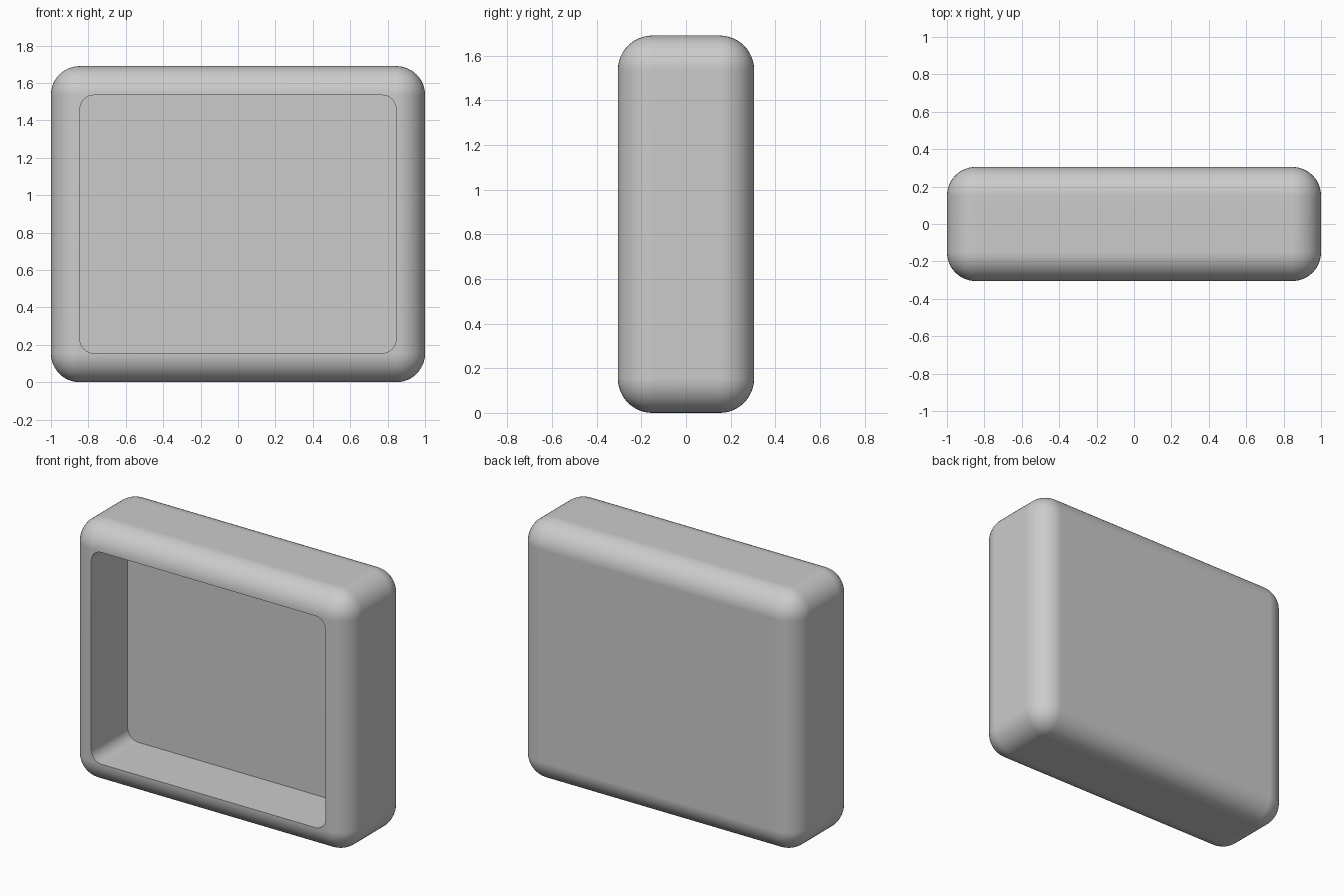
import bpy
import bmesh
from mathutils import Matrix, Vector

default = bpy.data.objects.get("Cube")
if default:
    bpy.data.objects.remove(default, do_unlink=True)

WIDTH, DEPTH, HEIGHT = 2.0, 0.61, 1.69
ROUND = 0.154
RECESS = 0.376
FRONT = -DEPTH / 2

grey = bpy.data.materials.new("plain_grey")
grey.use_nodes = True
colour = (0.6, 0.6, 0.6, 1)
grey.diffuse_color = colour
grey.node_tree.nodes["Principled BSDF"].inputs["Base Color"].default_value = colour


def rounded_box(name, size, centre, radius, segments, pick=lambda edge: True):
    """Box with the picked edges rounded."""
    bm = bmesh.new()
    bmesh.ops.create_cube(bm, size=1, matrix=Matrix.Translation(centre) @ Matrix.Diagonal((*size, 1)))
    bmesh.ops.bevel(bm, geom=[e for e in bm.edges if pick(e)], offset=radius,
                    segments=segments, profile=0.5, affect='EDGES')
    mesh = bpy.data.meshes.new(name)
    bm.to_mesh(mesh)
    bm.free()
    mesh.materials.append(grey)
    obj = bpy.data.objects.new(name, mesh)
    bpy.context.collection.objects.link(obj)
    return obj


def runs_front_to_back(edge):
    a, b = edge.verts
    return abs(a.co.y - b.co.y) > 0.1


# Outer shell, rounded on every edge
shell = rounded_box("tray_shell", (WIDTH, DEPTH, HEIGHT), Vector((0, 0, HEIGHT / 2)), ROUND, 12)

# Recess cutter, rounded only at its four corners, standing proud of the front
margin = 0.1
cutter = rounded_box("recess_cutter", (1.69, RECESS + margin, 1.38),
                     Vector((0, FRONT + (RECESS - margin) / 2, HEIGHT / 2)),
                     0.075, 8, runs_front_to_back)
cutter.hide_render = True

# Hollow the front
bpy.ops.object.select_all(action='DESELECT')
shell.select_set(True)
bpy.context.view_layer.objects.active = shell
cut = shell.modifiers.new("recess", 'BOOLEAN')
cut.operation = 'DIFFERENCE'
cut.solver = 'EXACT'
cut.object = cutter
bpy.ops.object.modifier_apply(modifier=cut.name)
bpy.data.objects.remove(cutter, do_unlink=True)

# Smooth roundings with crisp recess edges
bpy.ops.object.shade_smooth_by_angle()
normals = shell.modifiers.new("flat_faces", 'WEIGHTED_NORMAL')
normals.keep_sharp = True
